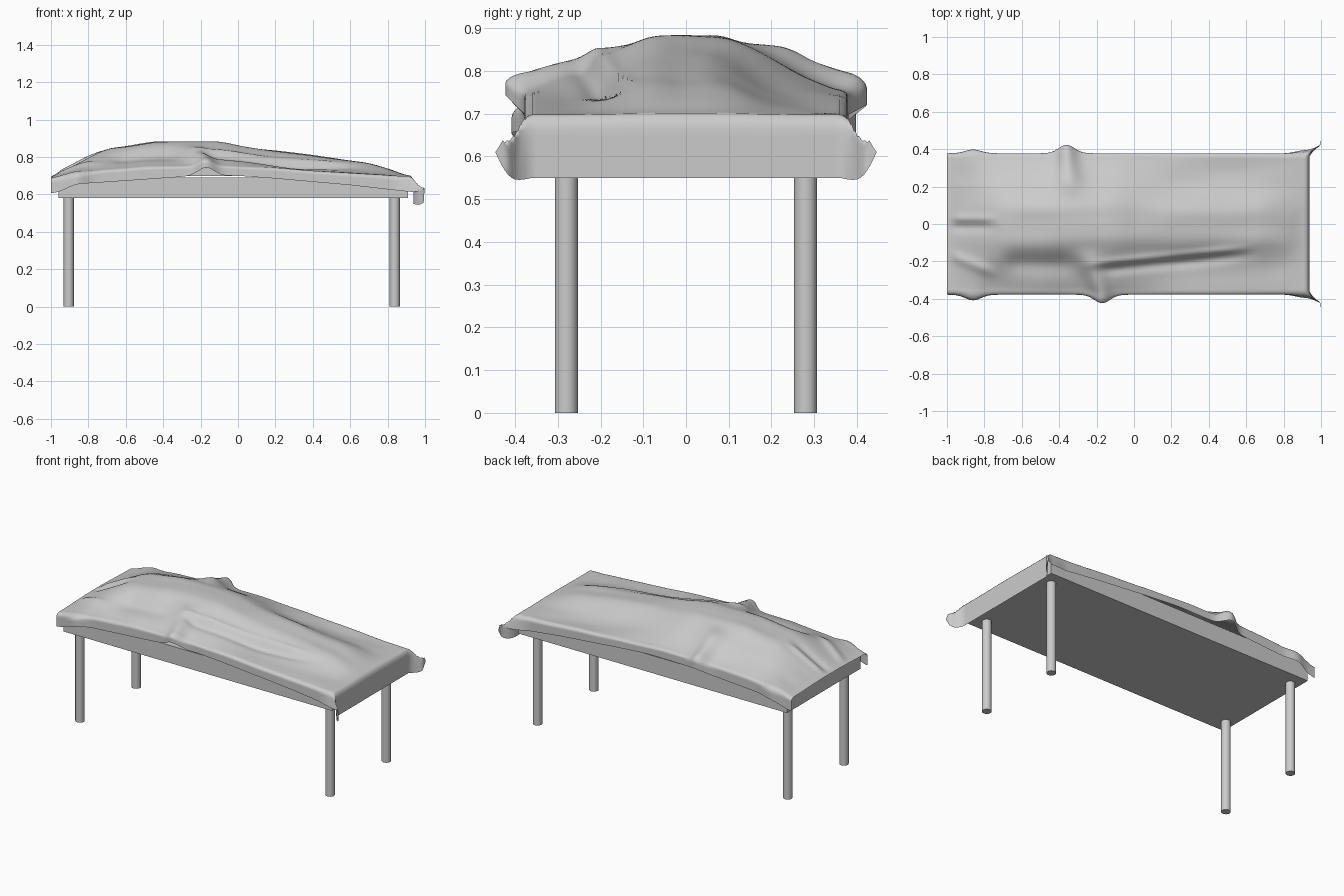
import bpy, bmesh, math
from mathutils import Vector, noise

if "Cube" in bpy.data.objects:
    bpy.data.objects.remove(bpy.data.objects["Cube"])


def lerp(pts, x):
    if x <= pts[0][0]:
        return pts[0][1]
    for (a, p), (b, q) in zip(pts, pts[1:]):
        if x <= b:
            return p + (q - p) * (x - a) / (b - a)
    return pts[-1][1]


def soft(pts, x, r=0.03):
    # rounded piecewise curve
    return sum(lerp(pts, x + r * k / 2) for k in range(-2, 3)) / 5


def bell(d, w):
    return math.exp(-(d / w) ** 2)


def ramp(a, b, x):
    t = max(0.0, min(1.0, (x - a) / (b - a)))
    return t * t * (3 - 2 * t)


# Table slab
bpy.ops.mesh.primitive_cube_add(size=1, location=(-0.025, 0, 0.635))
slab = bpy.context.object
slab.name = "table_slab"
slab.scale = (1.87, 0.73, 0.11)

# Four round legs
for xn, x in (("left", -0.905), ("right", 0.838)):
    for yn, y in (("front", -0.28), ("back", 0.28)):
        bpy.ops.mesh.primitive_cylinder_add(vertices=32, radius=0.027, depth=0.585,
                                            location=(x, y, 0.2925))
        bpy.context.object.name = f"{yn}_{xn}_leg"
        bpy.ops.object.shade_smooth_by_angle()

# Draped sheet: ridge height, rim height and hem height along the length
RIDGE = [(-1, .69), (-.9, .745), (-.8, .80), (-.7, .847), (-.6, .857), (-.45, .882),
         (-.3, .886), (-.1, .882), (0, .86), (.1, .845), (.25, .825), (.4, .81),
         (.6, .782), (.7, .768), (.8, .737), (.9, .702), (.93, .698)]
RIM = [(-1, .685), (-.92, .71), (-.7, .733), (-.5, .747), (-.1, .75), (.2, .74),
       (.6, .714), (.85, .7), (.93, .698)]
HEM = [(-1, .605), (-.95, .615), (-.87, .655), (-.5, .68), (-.25, .698), (0, .70),
       (.2, .685), (.6, .65), (.93, .612)]
TORSO = [(0, 1), (.09, 1), (.2, .60), (.28, .28), (.37, 0)]
SHINS = [(0, 1), (.08, 1), (.13, .68), (.2, .2), (.26, .04), (.37, 0)]
# folds that reach a side: side, x at the rim, outward flare, lift, lean, hem lift
FOLDS = [(-1, -.17, .045, .04, -.35, .045), (1, -.36, .045, .045, .1, .03),
         (-1, -.86, .03, .008, .2, 0), (1, -.86, .02, .008, .2, 0)]


def top_z(x, y):
    rim, ridge = soft(RIM, x), soft(RIDGE, x, .04)
    k = ramp(-.1, .35, x)
    a = abs(y)
    f = soft(TORSO, a) * (1 - k) + soft(SHINS, a) * k
    z = rim + (ridge - rim) * f
    for side, fx, _, lift, lean, _ in FOLDS:
        d = .37 - side * y
        z += lift * bell(x - fx - lean * d, .05 + .15 * max(d, 0)) * (1 - ramp(.1, .26, d))
    # long crease beside the legs, and small folds at the head end
    body = ramp(-.3, -.1, x) * (1 - ramp(.45, .7, x))
    z += body * (.012 * bell(y + .21 - .1 * (x + .2), .02) - .016 * bell(y + .25 - .1 * (x + .2), .03))
    z -= .025 * ramp(-.75, -.6, x) * (1 - ramp(-.4, -.2, x)) * bell(y + .21, .06)
    head = ramp(-1.0, -.93, x) * (1 - ramp(-.82, -.7, x))
    z += head * (.012 * bell(y - .03, .022) - .010 * bell(y + .02, .025) + .012 * bell(y + .2 + .4 * (x + .9), .03))
    # gentle wrinkles
    edge = (1 - ramp(.8, .9, x)) * ramp(-1, -.9, x)
    return z + .006 * edge * noise.noise(Vector((x * 4, y * 9, 1.7)))


NX, NY, NS = 150, 64, 9
cols = [(-1 + 1.92 * i / NX, 0) for i in range(NX + 1)] + [(.92, i / NS) for i in range(1, NS + 1)]
half = [(.36, i / NS) for i in range(1, NS + 1)]
rows = ([(-y, s) for y, s in reversed(half)]
        + [(-.36 + .72 * j / NY, 0) for j in range(NY + 1)] + half)


def sheet_point(x0, e, y0, s):
    side = 1 if y0 > 0 else -1
    z0 = top_z(x0, y0)
    hem, flare = soft(HEM, x0), 0
    for fs, fx, out, _, _, up in FOLDS:
        if fs == side:
            b = bell(x0 - fx, .06)
            hem += up * b
            flare += out * b * (.3 + .7 * min(1, 2 * s))
    # quarter-round turn over the edge, then straight down
    turn = lambda t: .018 * math.sin(min(1, t * 3) * math.pi / 2)
    fall = lambda t: t ** 1.3
    x = x0 + turn(e)
    y = y0 + side * turn(s)
    if s:
        y += side * flare
    elif abs(y0) > .28:
        y += side * flare * ramp(.28, .36, abs(y0))
    z = z0 - max((z0 - hem) * fall(s), (z0 - .55) * fall(e))
    # gathered corner flap at the foot end
    c = s * e
    x += .05 * min(1, 1.8 * c) + .008 * s * ramp(.8, .92, x0)
    y += side * (.05 * c + .018 * s * ramp(.8, .92, x0))
    z += .06 * c * c - .012 * math.sin(math.pi * s) * e
    return x, y, z


bm = bmesh.new()
grid = [[bm.verts.new(sheet_point(x, e, y, s)) for y, s in rows] for x, e in cols]
for a, b in zip(grid, grid[1:]):
    for j in range(len(rows) - 1):
        bm.faces.new((a[j], b[j], b[j + 1], a[j + 1]))
mesh = bpy.data.meshes.new("draped_sheet")
bm.to_mesh(mesh)
bm.free()
mesh.shade_smooth()
sheet = bpy.data.objects.new("draped_sheet", mesh)
bpy.context.collection.objects.link(sheet)
